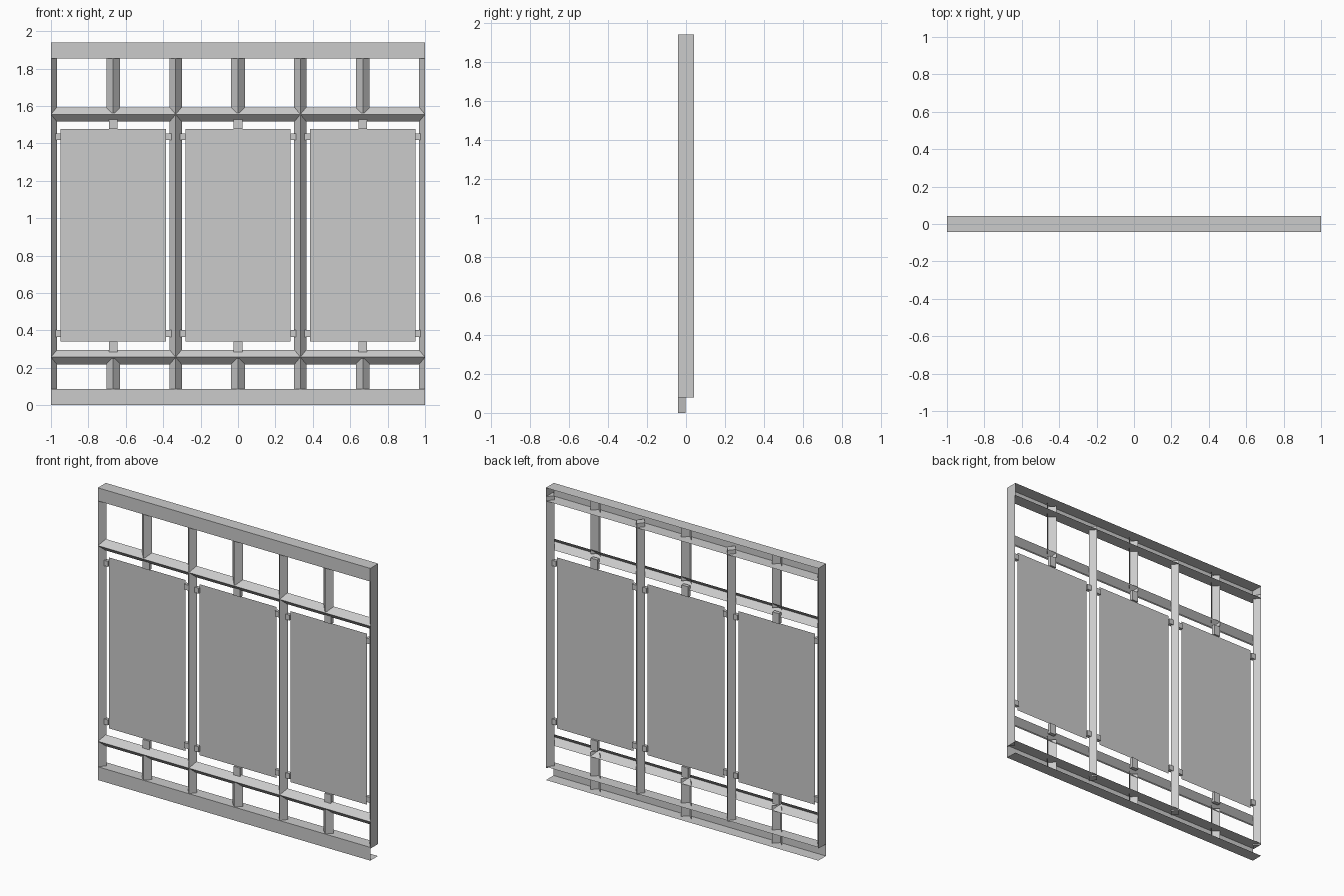
import bpy, bmesh

if "Cube" in bpy.data.objects:
    bpy.data.objects.remove(bpy.data.objects["Cube"])


def extrude(name, profile, to3d, a, b, solid=False, caps=False):
    """Sweep a 2D profile from a to b; open profiles give thin folded sheets."""
    bm = bmesh.new()
    lo = [bm.verts.new(to3d(p, a)) for p in profile]
    hi = [bm.verts.new(to3d(p, b)) for p in profile]
    n = len(profile)
    for i in range(n if solid else n - 1):
        j = (i + 1) % n
        bm.faces.new((lo[i], lo[j], hi[j], hi[i]))
    if solid or caps:
        bm.faces.new(lo[::-1])
        bm.faces.new(hi)
    bmesh.ops.recalc_face_normals(bm, faces=bm.faces)
    me = bpy.data.meshes.new(name)
    bm.to_mesh(me)
    bm.free()
    ob = bpy.data.objects.new(name, me)
    bpy.context.collection.objects.link(ob)
    return ob


def along_x(p, t):
    return (t, p[0], p[1])


def along_z(p, t):
    return (p[0], p[1], t)


def box(name, x0, x1, y0, y1, z0, z1):
    return extrude(name, [(x0, y0), (x1, y0), (x1, y1), (x0, y1)], along_z, z0, z1, solid=True)


def channel(z0, z1, d):
    return [(d, z0), (-d, z0), (-d, z1), (d, z1)]


# top and bottom rails: folded channels open at the back
extrude("top_rail", channel(1.853, 1.94, 0.042), along_x, -1, 1, caps=True)
extrude("bottom_rail", channel(0, 0.088, 0.04), along_x, -1, 1)

# horizontal angle bars, ridge facing the front
for name, z in (("lower_crossbar", 0.257), ("upper_crossbar", 1.555)):
    extrude(name, [(-0.002, z - 0.038), (-0.04, z), (-0.002, z + 0.038)], along_x, -1, 1)

# diamond section posts, halved at the ends
W, D = 0.033, 0.04
for x in (-1 / 3, 1 / 3):
    extrude("middle_post", [(x - W, 0), (x, -D), (x + W, 0), (x, D)], along_z, 0.08, 1.88, solid=True)
for s in (-1, 1):
    extrude("end_post", [(s, -D), (s * (1 - W), 0), (s, D)], along_z, 0.08, 1.88, solid=True)

for cx in (-0.667, 0, 0.667):
    # short angle struts above and below each panel
    vee = [(cx - 0.037, -0.003), (cx, -0.04), (cx + 0.037, -0.003)]
    extrude("lower_strut", vee, along_z, 0, 0.25)
    extrude("upper_strut", vee, along_z, 1.562, 1.93)

    # thin infill panel
    extrude("panel", [(cx - 0.281, 0), (cx + 0.281, 0)], along_z, 0.342, 1.476)

    # centre clips above and below, pairs of clips at the sides
    box("top_clip", cx - 0.024, cx + 0.024, -0.012, 0.012, 1.476, 1.545)
    box("bottom_clip", cx - 0.024, cx + 0.024, -0.012, 0.012, 0.272, 0.342)
    for s in (-1, 1):
        xs = sorted((cx + s * 0.28, cx + s * 0.311))
        for z in (0.384, 1.436):
            box("side_clip", xs[0], xs[1], -0.012, 0.012, z - 0.018, z + 0.018)
